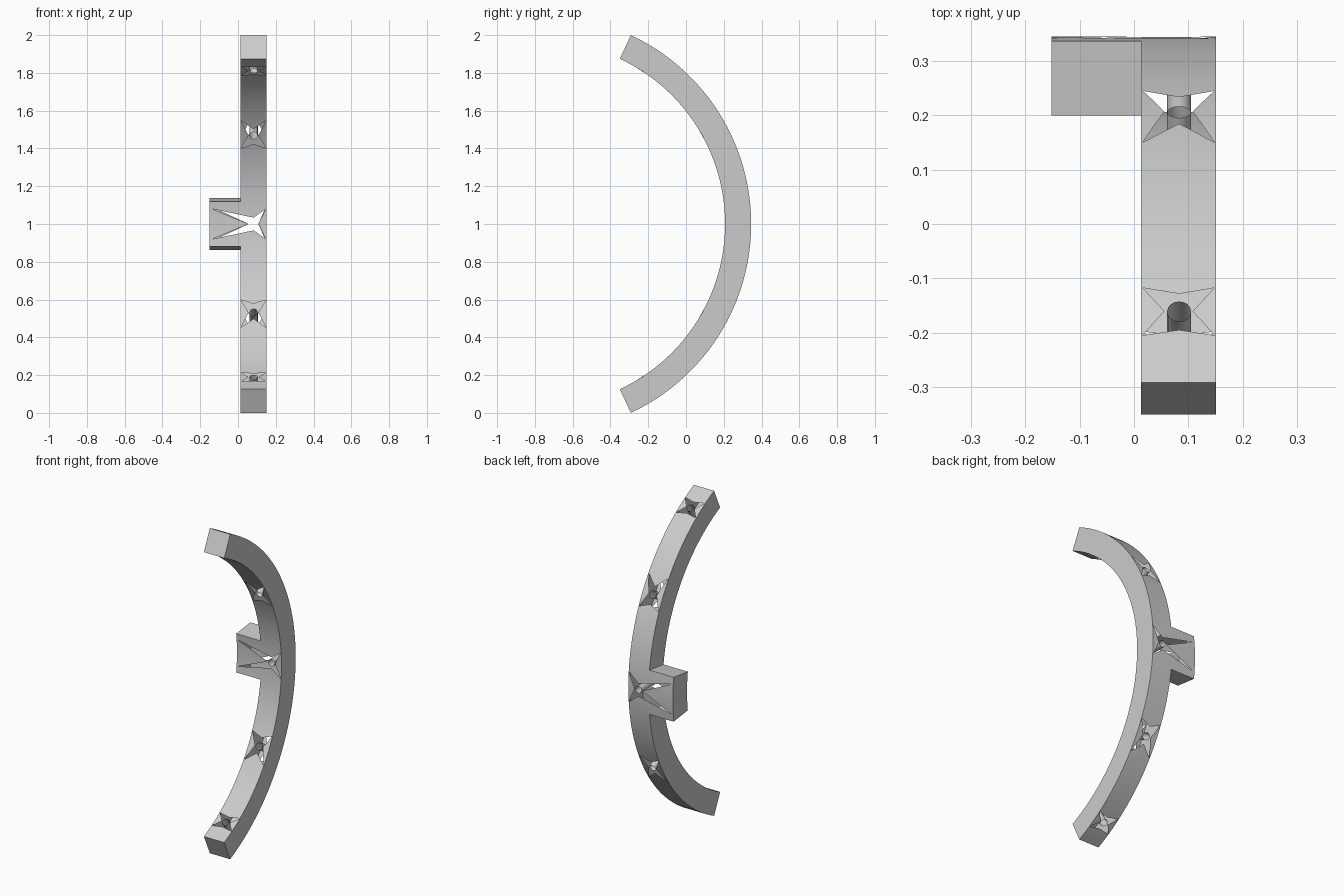
import bpy, bmesh
from math import sin, cos, pi, radians
from mathutils import Vector

cube = bpy.data.objects.get("Cube")
if cube:
    bpy.data.objects.remove(cube, do_unlink=True)

R_OUT, R_IN, CENTRE_Y = 1.103, 0.965, -0.758
LEFT, RIGHT, BLOCK, MID = 0.013, 0.151, -0.152, 0.083
END, BLOCK_END = 65, 7.1

grey = bpy.data.materials.new("plain grey")
grey.use_nodes = True
grey.diffuse_color = (0.6, 0.6, 0.6, 1)
grey.node_tree.nodes["Principled BSDF"].inputs["Base Color"].default_value = grey.diffuse_color


def bend(x, a, r):
    """Wrap a flat point (x, angle) onto the arc at radius r."""
    return Vector((x, CENTRE_Y + r * cos(a), 1 + r * sin(a)))


def finish(bm, name):
    mesh = bpy.data.meshes.new(name)
    bm.to_mesh(mesh)
    bm.free()
    mesh.materials.append(grey)
    ob = bpy.data.objects.new(name, mesh)
    bpy.context.collection.objects.link(ob)
    bpy.ops.object.select_all(action='DESELECT')
    ob.select_set(True)
    bpy.context.view_layer.objects.active = ob
    bpy.ops.object.shade_smooth_by_angle(angle=radians(30))


def loop(bm, points):
    vs = [bm.verts.new((x, radians(a), 0)) for x, a in points]
    return [bm.edges.new((v, vs[(i + 1) % len(vs)])) for i, v in enumerate(vs)]


def star(low, low_mid, high_mid, high, centre, left=0.016, right=0.148):
    """Four-pointed opening around a hole."""
    return [(left, low), (MID, low_mid), (right, low), (0.108, centre),
            (right, high), (MID, high_mid), (left, high), (0.056, centre)]


# Flat pattern of the arc and side block, with star openings
bm = bmesh.new()
edges = loop(bm, [(BLOCK, -BLOCK_END), (LEFT, -BLOCK_END), (LEFT, -END), (RIGHT, -END),
                  (RIGHT, END), (LEFT, END), (LEFT, BLOCK_END), (BLOCK, BLOCK_END)])
edges += loop(bm, star(-4.8, -2, 2, 4.8, 0.01, left=-0.14))
for shape in (star(24.6, 26, 31.3, 34.6, 29), star(54.5, 55.2, 59.3, 59.9, 57.2)):
    edges += loop(bm, shape)
    edges += loop(bm, [(x, -a) for x, a in shape])
bmesh.ops.triangle_fill(bm, use_beauty=True, edges=edges, normal=(0, 0, 1))

# Slice the pattern so that it can bend
step = 1.625
for i in range(1, int(2 * END / step)):
    bmesh.ops.bisect_plane(bm, geom=bm.verts[:] + bm.edges[:] + bm.faces[:], dist=1e-6,
                           plane_co=(0, radians(-END + i * step), 0), plane_no=(0, 1, 0))

# Inner and outer skins joined by walls along the straight outline
outline = []
for e in bm.edges:
    d = e.verts[0].co - e.verts[1].co
    if e.is_boundary and min(abs(d.x), abs(d.y)) < 1e-5:
        outline.append(e)
inner = bm.verts[:]
copies = bmesh.ops.duplicate(bm, geom=inner + bm.edges[:] + bm.faces[:])["vert_map"]
outer = [copies[v] for v in inner]
for e in outline:
    a, b = e.verts
    bm.faces.new((a, b, copies[b], copies[a]))
for group, radius in ((inner, R_IN), (outer, R_OUT)):
    for v in group:
        v.co = bend(v.co.x, v.co.y, radius)
bmesh.ops.recalc_face_normals(bm, faces=bm.faces[:])
finish(bm, "curved_bar_with_side_block")

# Round hole linings running through the bar
for number, angle in enumerate((-57.2, -29, 0, 29, 57.2), 1):
    bm = bmesh.new()
    axis = bend(0, radians(angle), 1) - bend(0, radians(angle), 0)
    across = Vector((1, 0, 0)).cross(axis)
    rings = []
    for radius in (R_IN, R_OUT):
        mid = bend(MID, radians(angle), radius - 0.001)
        rings.append([bm.verts.new(mid + 0.022 * (cos(t) * Vector((1, 0, 0)) + sin(t) * across))
                      for t in (2 * pi * k / 16 for k in range(16))])
    for k in range(16):
        n = (k + 1) % 16
        bm.faces.new((rings[0][k], rings[0][n], rings[1][n], rings[1][k]))
    bm.normal_update()
    for f in bm.faces:
        if f.normal.dot(f.calc_center_median() - bend(MID, radians(angle), 1.034)) > 0:
            f.normal_flip()
    finish(bm, f"hole_lining_{number}")
